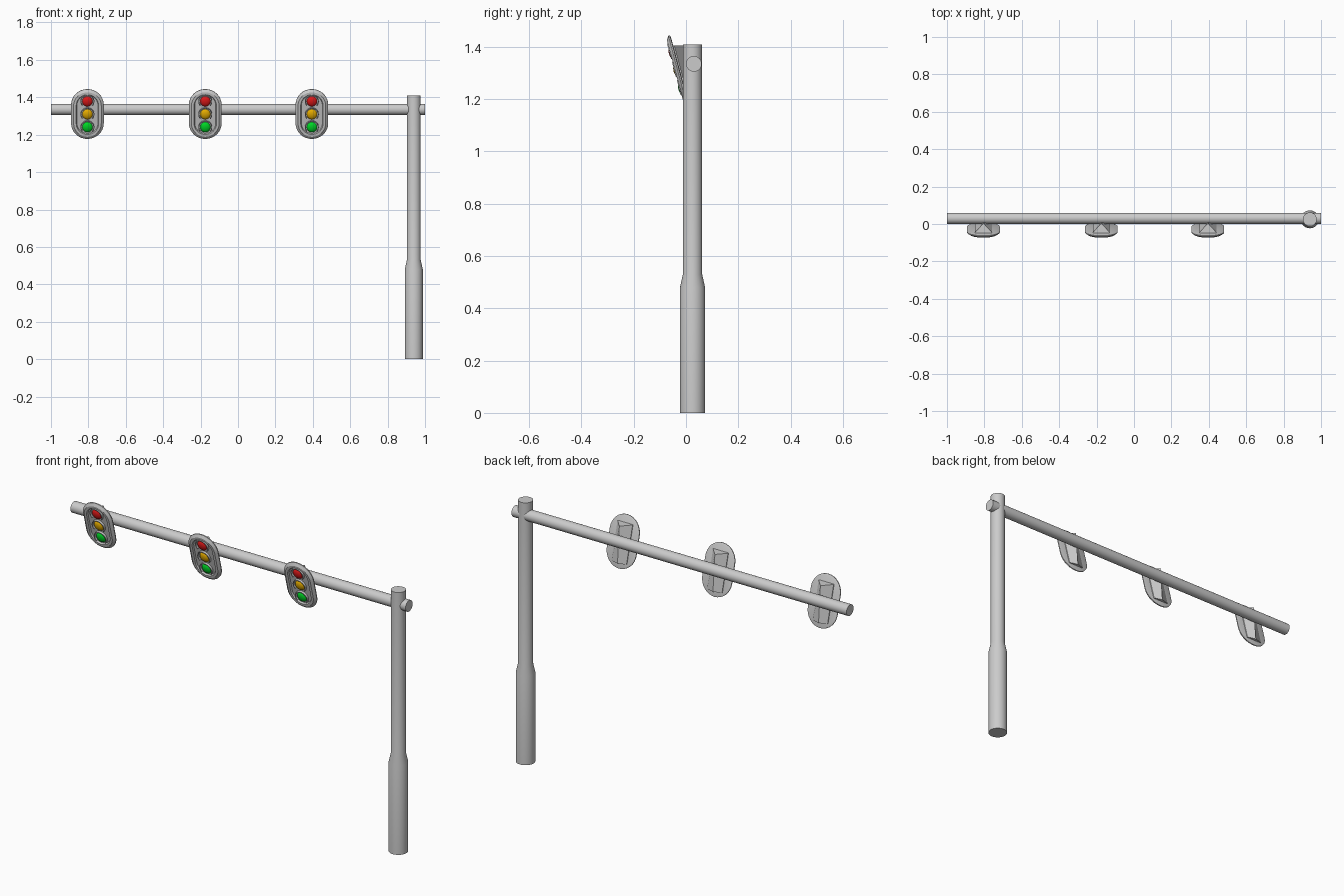
import bpy, bmesh, math
from mathutils import Matrix, Vector

if "Cube" in bpy.data.objects:
    bpy.data.objects.remove(bpy.data.objects["Cube"])

TILT = math.radians(15)
UP = 0.0715  # lamp spacing


def finish(name, bm, color=None, matrix=None, smooth=True):
    bmesh.ops.recalc_face_normals(bm, faces=bm.faces)
    me = bpy.data.meshes.new(name)
    bm.to_mesh(me)
    bm.free()
    ob = bpy.data.objects.new(name, me)
    bpy.context.collection.objects.link(ob)
    if matrix is not None:
        ob.matrix_world = matrix
    if color:
        mat = bpy.data.materials.get(color[0]) or bpy.data.materials.new(color[0])
        mat.diffuse_color = color[1]
        mat.use_nodes = True
        mat.node_tree.nodes["Principled BSDF"].inputs["Base Color"].default_value = mat.diffuse_color
        me.materials.append(mat)
    if smooth:
        bpy.ops.object.select_all(action='DESELECT')
        ob.select_set(True)
        bpy.context.view_layer.objects.active = ob
        bpy.ops.object.shade_smooth_by_angle(angle=math.radians(30))
    return ob


def loft(bm, rings, closed=False):
    loops = [[bm.verts.new(p) for p in r] for r in rings]
    n = len(loops[0])
    pairs = list(zip(loops, loops[1:]))
    if closed:
        pairs.append((loops[-1], loops[0]))
    else:
        bm.faces.new(loops[0])
        bm.faces.new(loops[-1])
    for a, b in pairs:
        for i in range(n):
            j = (i + 1) % n
            bm.faces.new((a[i], a[j], b[j], b[i]))


def circle(r, h, n=32):
    return [(r * math.cos(2 * math.pi * i / n), r * math.sin(2 * math.pi * i / n), h) for i in range(n)]


def stadium(hw, hl, depth, n=16):
    pts = []
    for s, start in ((1, 0), (-1, math.pi)):
        for i in range(n + 1):
            a = start + math.pi * i / n
            pts.append((hw * math.cos(a), -depth, s * (hl - hw) + hw * math.sin(a)))
    return pts


# pole with thicker base
bm = bmesh.new()
loft(bm, [circle(r, z) for r, z in ((0.048, 0), (0.048, 0.48), (0.037, 0.53), (0.037, 1.41))])
finish("pole", bm, matrix=Matrix.Translation((0.94, 0.025, 0)))

# horizontal arm
bm = bmesh.new()
loft(bm, [circle(0.03, -1), circle(0.03, 1)])
finish("arm", bm, matrix=Matrix.Translation((0, 0.03, 1.335)) @ Matrix.Rotation(math.pi / 2, 4, 'Y'))

LAMPS = (("red", (0.75, 0.01, 0.01, 1), UP),
         ("amber", (0.8, 0.42, 0.0, 1), 0),
         ("green", (0.0, 0.7, 0.02, 1), -UP))

for k, x in enumerate((-0.805, -0.175, 0.395), 1):
    M = Matrix.Translation((x, -0.024, 1.312)) @ Matrix.Rotation(TILT, 4, 'X')

    # rounded housing with a chamfered rim and recessed face
    bm = bmesh.new()
    loft(bm, [stadium(*s) for s in ((0.080, 0.130, 0), (0.0875, 0.1375, 0.003), (0.0875, 0.1375, 0.008),
                                    (0.074, 0.123, 0.018), (0.060, 0.110, 0.018), (0.056, 0.106, 0.010))])
    finish(f"signal_housing_{k}", bm, matrix=M)

    # wedge bracket joining housing to arm
    bm = bmesh.new()
    rings = []
    for z, ridge in ((1.21, 0.02), (1.405, 0.004)):
        back = -0.024 - (z - 1.312) * math.tan(TILT) - 0.004
        rings.append([(x - 0.045, back, z), (x + 0.045, back, z),
                      (x + 0.045, back + 0.008, z), (x, ridge, z), (x - 0.045, back + 0.008, z)])
    loft(bm, rings)
    finish(f"bracket_{k}", bm, smooth=False)

    for color, rgba, v in LAMPS:
        # domed lens
        bm = bmesh.new()
        bmesh.ops.create_uvsphere(bm, u_segments=24, v_segments=12, radius=0.028)
        bmesh.ops.scale(bm, vec=(1, 0.5, 1), verts=bm.verts)
        finish(f"{color}_lamp_{k}", bm, (color, rgba), M @ Matrix.Translation((0, -0.010, v)))

        # short visor ring around the upper part of the lens
        bm = bmesh.new()
        rings = []
        for i in range(21):
            a = math.radians(-40 + 260 * i / 20)
            rings.append([(r * math.cos(a), -d, v + r * math.sin(a))
                          for r, d in ((0.033, 0.008), (0.037, 0.008), (0.037, 0.021), (0.033, 0.021))])
        loft(bm, rings)
        finish(f"{color}_visor_{k}", bm, matrix=M)
